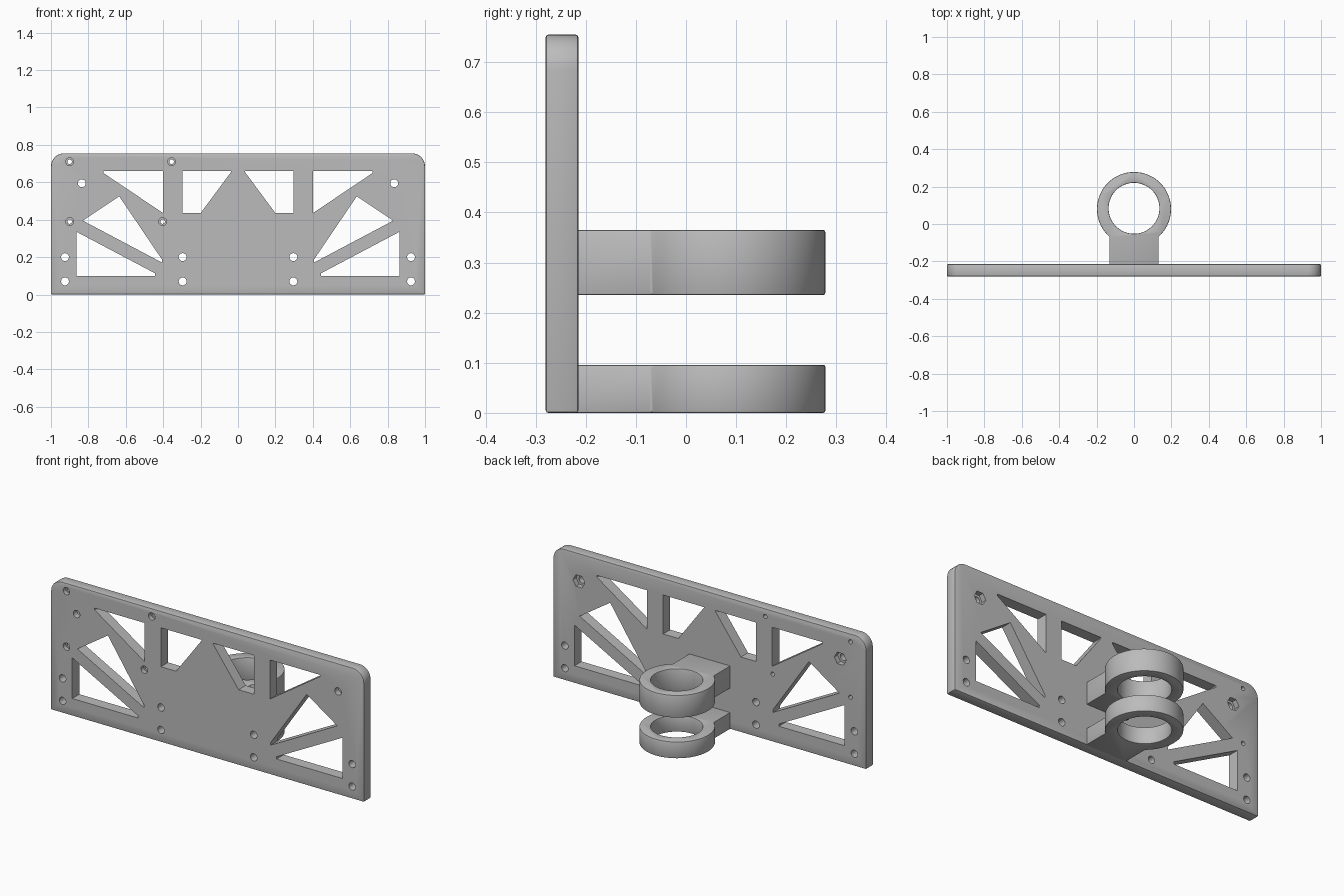
import bpy, bmesh, math
from mathutils import Vector

if "Cube" in bpy.data.objects:
    bpy.data.objects.remove(bpy.data.objects["Cube"])

grey = bpy.data.materials.new("plain grey")
grey.use_nodes = True
grey.diffuse_color = (0.5, 0.5, 0.5, 1)
grey.node_tree.nodes["Principled BSDF"].inputs["Base Color"].default_value = (0.5, 0.5, 0.5, 1)

BACK, FRONT = -0.215, -0.28


def arc(cx, cy, r, start, end, n):
    """Points along an arc, angles in degrees."""
    angles = [math.radians(start + (end - start) * i / n) for i in range(n + 1)]
    return [(cx + r * math.cos(a), cy + r * math.sin(a)) for a in angles]


def circle(cx, cy, r, n=32):
    return arc(cx, cy, r, 0, 360, n)[:-1]


def loft(bm, low, high, place):
    """Closed solid between two outlines given as (points, depth)."""
    rings = [[bm.verts.new(place(u, v, d)) for u, v in pts] for pts, d in (low, high)]
    n = len(rings[0])
    faces = [bm.faces.new(rings[0]), bm.faces.new(rings[1])]
    for i in range(n):
        j = (i + 1) % n
        faces.append(bm.faces.new((rings[0][i], rings[0][j], rings[1][j], rings[1][i])))
    bmesh.ops.recalc_face_normals(bm, faces=faces)


def upright(u, v, d):
    return Vector((u, d, v))


def flat(u, v, d):
    return Vector((u, v, d))


def make(name, bm):
    mesh = bpy.data.meshes.new(name)
    bm.to_mesh(mesh)
    bm.free()
    mesh.materials.append(grey)
    obj = bpy.data.objects.new(name, mesh)
    bpy.context.collection.objects.link(obj)
    return obj


def activate(obj):
    bpy.ops.object.select_all(action='DESELECT')
    obj.select_set(True)
    bpy.context.view_layer.objects.active = obj


def bevel(obj, width):
    mod = obj.modifiers.new("edge", 'BEVEL')
    mod.width, mod.segments = width, 2
    mod.limit_method, mod.angle_limit = 'ANGLE', math.radians(40)
    activate(obj)
    bpy.ops.object.modifier_apply(modifier=mod.name)


def cut(obj, bm):
    cutter = make("cutter", bm)
    cutter.hide_render = True
    mod = obj.modifiers.new("cut", 'BOOLEAN')
    mod.operation, mod.solver, mod.object = 'DIFFERENCE', 'EXACT', cutter
    activate(obj)
    bpy.ops.object.modifier_apply(modifier=mod.name)
    bpy.data.objects.remove(cutter)


def smooth(obj):
    activate(obj)
    bpy.ops.object.shade_smooth_by_angle(angle=math.radians(30))


# Plate with rounded upper corners
bm = bmesh.new()
outline = [(-1, 0), (1, 0)] + arc(0.93, 0.685, 0.07, 0, 90, 10) + arc(-0.93, 0.685, 0.07, 90, 180, 10)
loft(bm, (outline, FRONT), (outline, BACK), upright)
plate = make("mounting_plate", bm)
bevel(plate, 0.005)

# Truss windows and bolt holes, the same on both sides
windows = [
    [(0.4, 0.66), (0.72, 0.66), (0.72, 0.65), (0.4, 0.435)],
    [(0.297, 0.66), (0.297, 0.435), (0.2, 0.435), (0.037, 0.655), (0.037, 0.66)],
    [(0.635, 0.525), (0.83, 0.395), (0.405, 0.17), (0.405, 0.185)],
    [(0.863, 0.335), (0.863, 0.1), (0.443, 0.1), (0.443, 0.113)],
]
bolts = [(0.835, 0.595), (0.925, 0.2), (0.925, 0.07), (0.296, 0.2), (0.296, 0.07)]
screws = [(-0.9, 0.71), (-0.355, 0.71), (-0.9, 0.39), (-0.403, 0.39)]
shapes = windows + [circle(x, z, 0.021) for x, z in bolts]
shapes += [[(-x, z) for x, z in s] for s in shapes]
shapes += [circle(x, z, 0.012) for x, z in screws]
bm = bmesh.new()
for s in shapes:
    loft(bm, (s, FRONT - 0.05), (s, BACK + 0.05), upright)
cut(plate, bm)

# Hexagonal nut pockets at the back, screw head recesses at the front
bm = bmesh.new()
for x in (-0.835, 0.835):
    nut = circle(x, 0.595, 0.038, 6)
    loft(bm, (nut, BACK - 0.03), (nut, BACK + 0.05), upright)
for x, z in screws:
    head = circle(x, z, 0.021)
    loft(bm, (head, FRONT - 0.05), (head, FRONT + 0.025), upright)
cut(plate, bm)
smooth(plate)

# Two ring clamps on stems behind the plate
RING_Y, RING_R, HOLE_R, STEM = 0.08, 0.198, 0.136, 0.131
join = math.degrees(math.acos(STEM / RING_R))
for name, low, high in (("lower_ring_bracket", 0, 0.096), ("upper_ring_bracket", 0.235, 0.365)):
    shape = [(-STEM, BACK - 0.02), (STEM, BACK - 0.02)] + arc(0, RING_Y, RING_R, -join, 180 + join, 64)
    bm = bmesh.new()
    loft(bm, (shape, low), (shape, high), flat)
    bracket = make(name, bm)
    bm = bmesh.new()
    bore = circle(0, RING_Y + 0.004, HOLE_R, 64)
    loft(bm, (bore, low - 0.05), (bore, high + 0.05), flat)
    cut(bracket, bm)
    bevel(bracket, 0.004)
    smooth(bracket)
